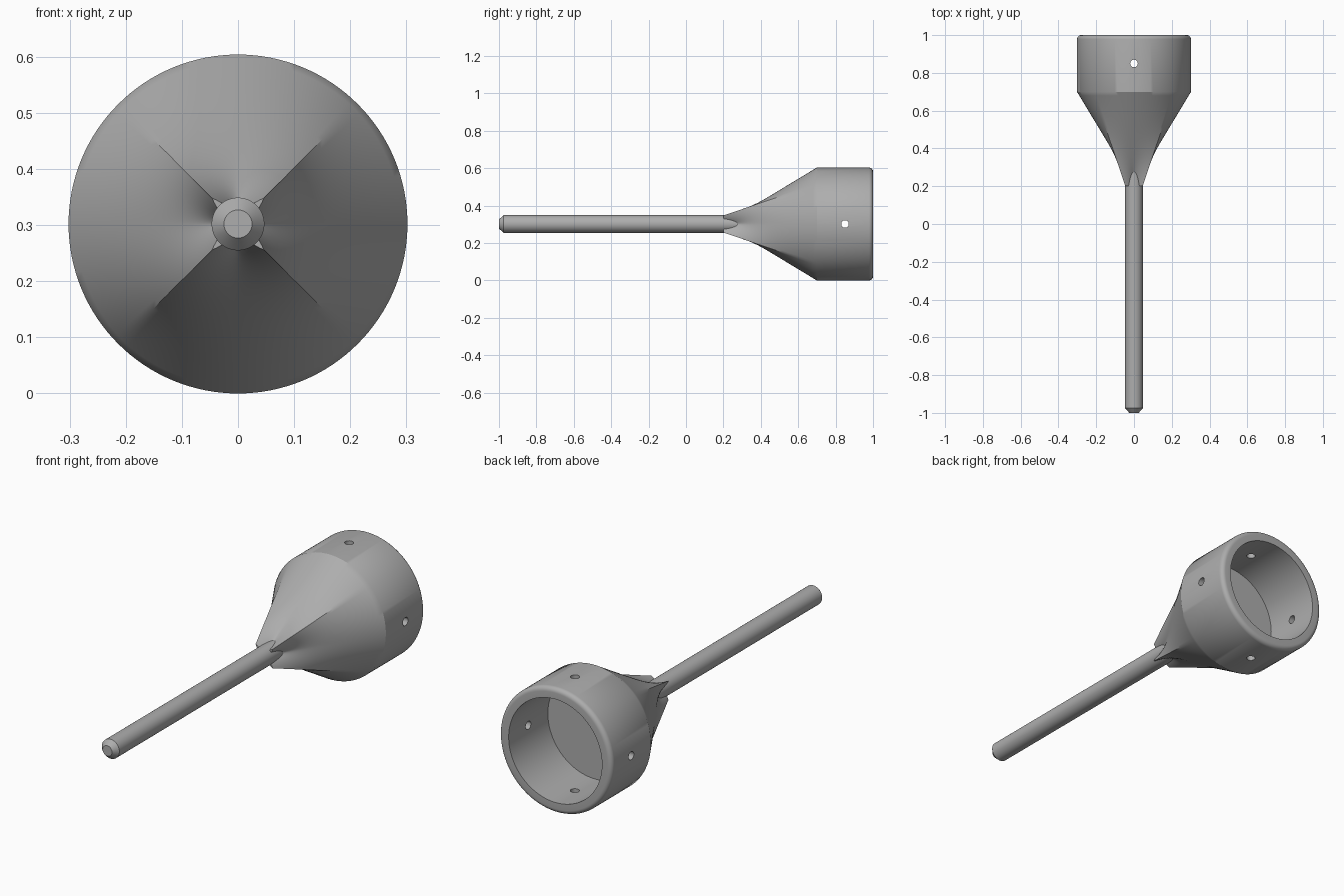
import bpy, bmesh, math
from mathutils import Matrix

if "Cube" in bpy.data.objects:
    bpy.data.objects.remove(bpy.data.objects["Cube"], do_unlink=True)

R = 0.302            # cup radius, also the height of the axis
ROD = 0.047
NECK, SHOULDER, BACK = 0.2, 0.7, 1.0
SEGMENTS = 128

grey = bpy.data.materials.new("plain_grey")
grey.use_nodes = True
colour = (0.42, 0.42, 0.42, 1)
grey.diffuse_color = colour
grey.node_tree.nodes["Principled BSDF"].inputs["Base Color"].default_value = colour


def loft(name, rings, segments):
    """Skin closed rings along y; each ring is (y, radius function of angle)."""
    bm = bmesh.new()
    loops = []
    for y, radius in rings:
        loop = []
        for i in range(segments):
            a = 2 * math.pi * i / segments
            r = radius(a)
            loop.append(bm.verts.new((r * math.cos(a), y, R + r * math.sin(a))))
        loops.append(loop)
    for p, q in zip(loops, loops[1:]):
        for i in range(segments):
            j = (i + 1) % segments
            bm.faces.new((p[i], p[j], q[j], q[i]))
    bm.faces.new(loops[0])
    bm.faces.new(loops[-1])
    bmesh.ops.recalc_face_normals(bm, faces=bm.faces)
    mesh = bpy.data.meshes.new(name)
    bm.to_mesh(mesh)
    bm.free()
    obj = bpy.data.objects.new(name, mesh)
    bpy.context.collection.objects.link(obj)
    mesh.materials.append(grey)
    return obj


def circle(r):
    return lambda a: r


def funnel_section(t):
    """Four-ridged star at the neck that relaxes into a circle at the shoulder."""
    def radius(a):
        off_axis = abs((a + math.pi / 4) % (math.pi / 2) - math.pi / 4)
        ridge = (off_axis / (math.pi / 4)) ** 1.8
        return max(0.012, R * t + 0.065 * (1 - t) * ridge)
    return radius


def activate(obj):
    bpy.ops.object.select_all(action='DESELECT')
    obj.select_set(True)
    bpy.context.view_layer.objects.active = obj


# Funnel, cup wall, rounded rim and bore in one skin
STEPS = 24
rings = [(NECK + (SHOULDER - NECK) * i / STEPS, funnel_section(i / STEPS))
         for i in range(STEPS + 1)]
FILLET = 0.022
for i in range(7):
    a = math.pi / 2 * i / 6
    rings.append((BACK - FILLET + FILLET * math.sin(a),
                  circle(R - FILLET + FILLET * math.cos(a))))
rings += [(BACK, circle(0.25)), (SHOULDER, circle(0.25))]
cup = loft("funnel_cup", rings, SEGMENTS)

# Two crossing drills make the four screw holes
bm = bmesh.new()
for axis in ('X', 'Y'):
    turn = Matrix.Rotation(math.pi / 2, 4, 'Y') if axis == 'X' else Matrix.Identity(4)
    for side in (-1, 1):
        place = (Matrix.Translation((0, 0.85, R)) @ turn
                 @ Matrix.Translation((0, 0, side * 0.28)))
        bmesh.ops.create_cone(bm, cap_ends=True, segments=24, radius1=0.02,
                              radius2=0.02, depth=0.12, matrix=place)
drill_mesh = bpy.data.meshes.new("hole_drills")
bm.to_mesh(drill_mesh)
bm.free()
drill_mesh.materials.append(grey)
drills = bpy.data.objects.new("hole_drills", drill_mesh)
bpy.context.collection.objects.link(drills)
drills.hide_render = True

cut = cup.modifiers.new("screw_holes", 'BOOLEAN')
cut.operation = 'DIFFERENCE'
cut.solver = 'EXACT'
cut.object = drills
activate(cup)
bpy.ops.object.modifier_apply(modifier=cut.name)
bpy.data.objects.remove(drills, do_unlink=True)

# Rod with a chamfered tip, buried in the funnel
rod = loft("rod", [(-1.0, circle(0.025)), (-0.975, circle(ROD)),
                   (0.32, circle(ROD))], 64)

for obj in (cup, rod):
    activate(obj)
    bpy.ops.object.shade_smooth_by_angle(angle=math.radians(30))
